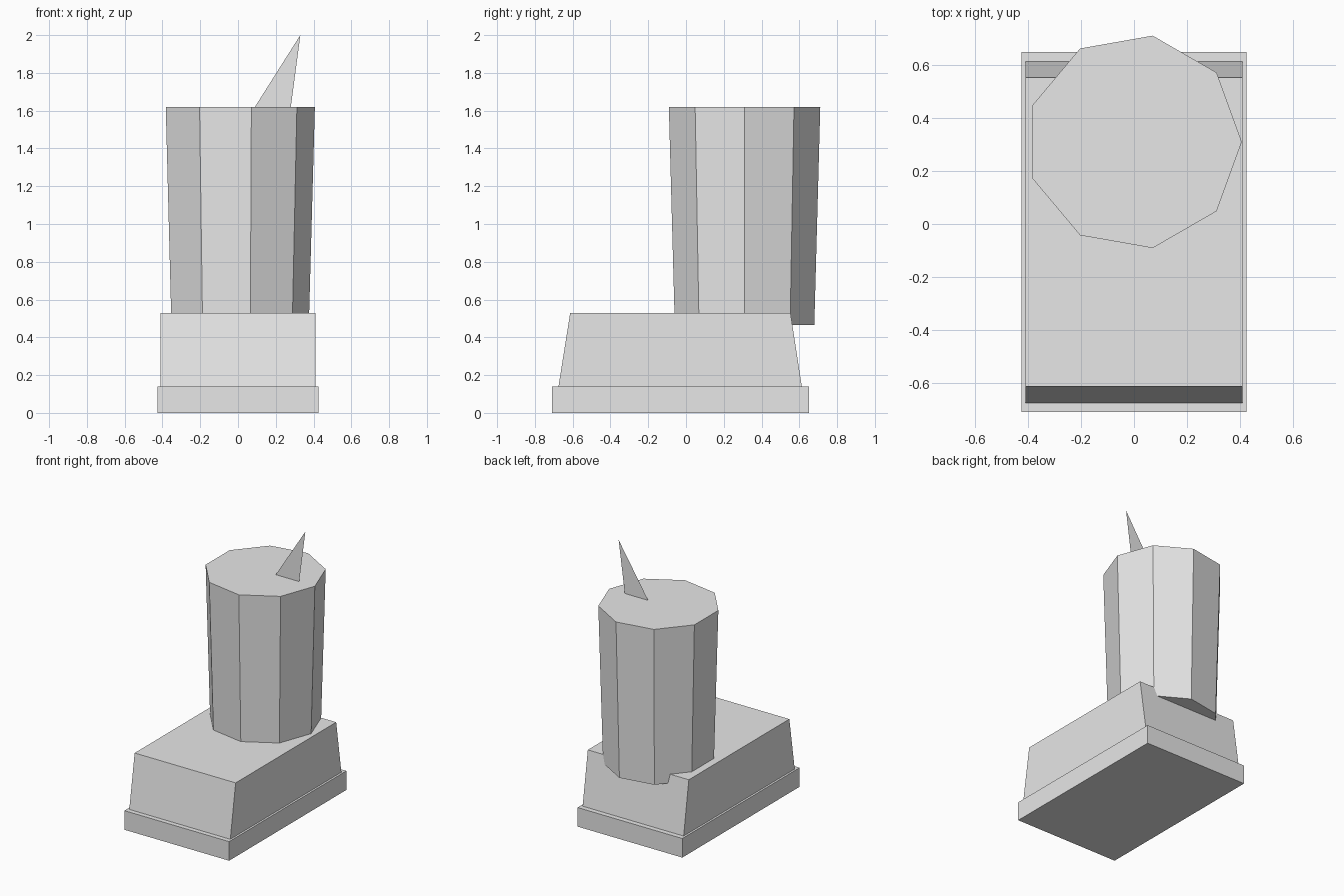
import bpy
import bmesh
import math

if "Cube" in bpy.data.objects:
    bpy.data.objects.remove(bpy.data.objects["Cube"])

grey = bpy.data.materials.new("light_grey")
grey.diffuse_color = (0.8, 0.8, 0.8, 1.0)
grey.use_nodes = True
grey.node_tree.nodes["Principled BSDF"].inputs["Base Color"].default_value = grey.diffuse_color


def add_object(name, bm):
    mesh = bpy.data.meshes.new(name)
    bm.to_mesh(mesh)
    bm.free()
    mesh.materials.append(grey)
    obj = bpy.data.objects.new(name, mesh)
    bpy.context.collection.objects.link(obj)
    return obj


def loft(name, lower, upper):
    """Closed solid between two matching rings of points."""
    bm = bmesh.new()
    a = [bm.verts.new(p) for p in lower]
    b = [bm.verts.new(p) for p in upper]
    n = len(a)
    for i in range(n):
        j = (i + 1) % n
        bm.faces.new((a[i], a[j], b[j], b[i]))
    bm.faces.new(a[::-1])
    bm.faces.new(b)
    bmesh.ops.recalc_face_normals(bm, faces=bm.faces)
    return add_object(name, bm)


def rectangle(half_x, y0, y1, z):
    return [(-half_x, y0, z), (half_x, y0, z), (half_x, y1, z), (-half_x, y1, z)]


def ring(radius, y, z, sides=9):
    step = 2 * math.pi / sides
    return [(radius * math.cos(i * step), y + radius * math.sin(i * step), z)
            for i in range(sides)]


# Flat slab on the ground
loft("base_slab", rectangle(0.425, -0.71, 0.65, 0.0),
     rectangle(0.425, -0.71, 0.65, 0.14))

# Block with sloping front and back
loft("sloped_block", rectangle(0.41, -0.675, 0.613, 0.14),
     rectangle(0.41, -0.613, 0.553, 0.53))

# Nine-sided column that widens upward and overhangs the back
loft("column", ring(0.375, 0.31, 0.465), ring(0.407, 0.31, 1.62))

# Paper-thin leaning spike, its foot sunk slightly into the column
bm = bmesh.new()
bm.faces.new([bm.verts.new(p) for p in
              ((0.077, 0.31, 1.60), (0.277, 0.31, 1.60), (0.33, 0.31, 2.0))])
add_object("spike", bm)
